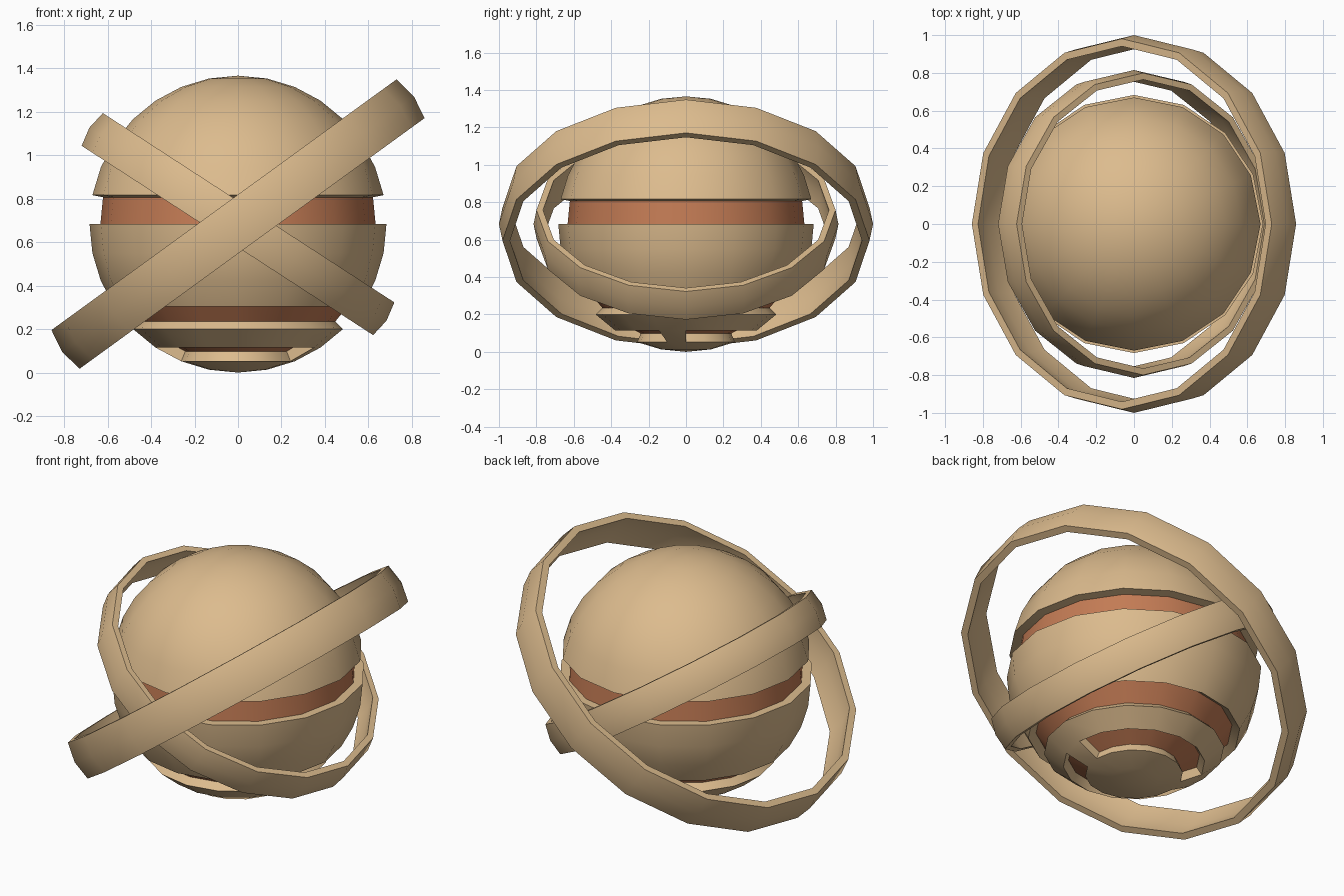
import bpy, bmesh, math
from mathutils import Matrix

if "Cube" in bpy.data.objects:
    bpy.data.objects.remove(bpy.data.objects["Cube"])

R = 0.683            # globe radius, also its centre height
SEG = 16


def material(name, rgb):
    m = bpy.data.materials.new(name)
    m.diffuse_color = (*rgb, 1)
    m.use_nodes = True
    m.node_tree.nodes["Principled BSDF"].inputs["Base Color"].default_value = m.diffuse_color
    return m


sand = material("sand", (0.72, 0.50, 0.27))
rust = material("rust", (0.55, 0.20, 0.09))


def finish(name, bm, mats):
    bmesh.ops.recalc_face_normals(bm, faces=bm.faces)
    me = bpy.data.meshes.new(name)
    bm.to_mesh(me)
    bm.free()
    for m in mats:
        me.materials.append(m)
    ob = bpy.data.objects.new(name, me)
    bpy.context.collection.objects.link(ob)
    bpy.context.view_layer.objects.active = ob
    ob.select_set(True)
    bpy.ops.object.shade_smooth_by_angle(angle=math.radians(30))
    ob.select_set(False)
    return ob


# Globe: sphere with three rows of faces sunk inward as grooves
bm = bmesh.new()
bmesh.ops.create_uvsphere(bm, u_segments=SEG, v_segments=16, radius=R)
grooves = []
for f in bm.faces:
    c = f.calc_center_median()
    polar = math.degrees(math.atan2(math.hypot(c.x, c.y), c.z))
    row = int(polar // 11.25)
    col = int((math.degrees(math.atan2(c.y, c.x)) % 360) // 22.5)
    # the lowest groove is interrupted by two bridges
    if row in (7, 11) or (row == 13 and col not in (7, 15)):
        grooves.append(f)
ext = bmesh.ops.extrude_face_region(bm, geom=grooves)["geom"]
bmesh.ops.delete(bm, geom=[f for f in grooves if f.is_valid], context='FACES')
for g in ext:
    if isinstance(g, bmesh.types.BMVert):
        g.co *= 0.927
    elif isinstance(g, bmesh.types.BMFace):
        g.material_index = 1
bmesh.ops.translate(bm, verts=bm.verts, vec=(0, 0, R))
finish("grooved_globe", bm, [sand, rust])


# Tilted bands: slightly bulging hoops around the globe
def hoop(name, r, thick, tilt):
    rim, half, inner = r * 0.981, r * 0.11, r - thick
    profile = [(rim, half), (r, 0), (rim, -half),
               (inner - r + rim, -half), (inner, 0), (inner - r + rim, half)]
    bm = bmesh.new()
    loops = []
    for i in range(SEG):
        a = 2 * math.pi * i / SEG
        loops.append([bm.verts.new((p * math.cos(a), p * math.sin(a), z)) for p, z in profile])
    n = len(profile)
    for i in range(SEG):
        a, b = loops[i], loops[(i + 1) % SEG]
        for j in range(n):
            k = (j + 1) % n
            bm.faces.new((a[j], b[j], b[k], a[k]))
    bm.transform(Matrix.Translation((0, 0, R)) @ Matrix.Rotation(math.radians(tilt), 4, 'Y'))
    finish(name, bm, [sand])


hoop("outer_hoop", 1.0, 0.04, -36)
hoop("inner_hoop", 0.815, 0.035, 33)
